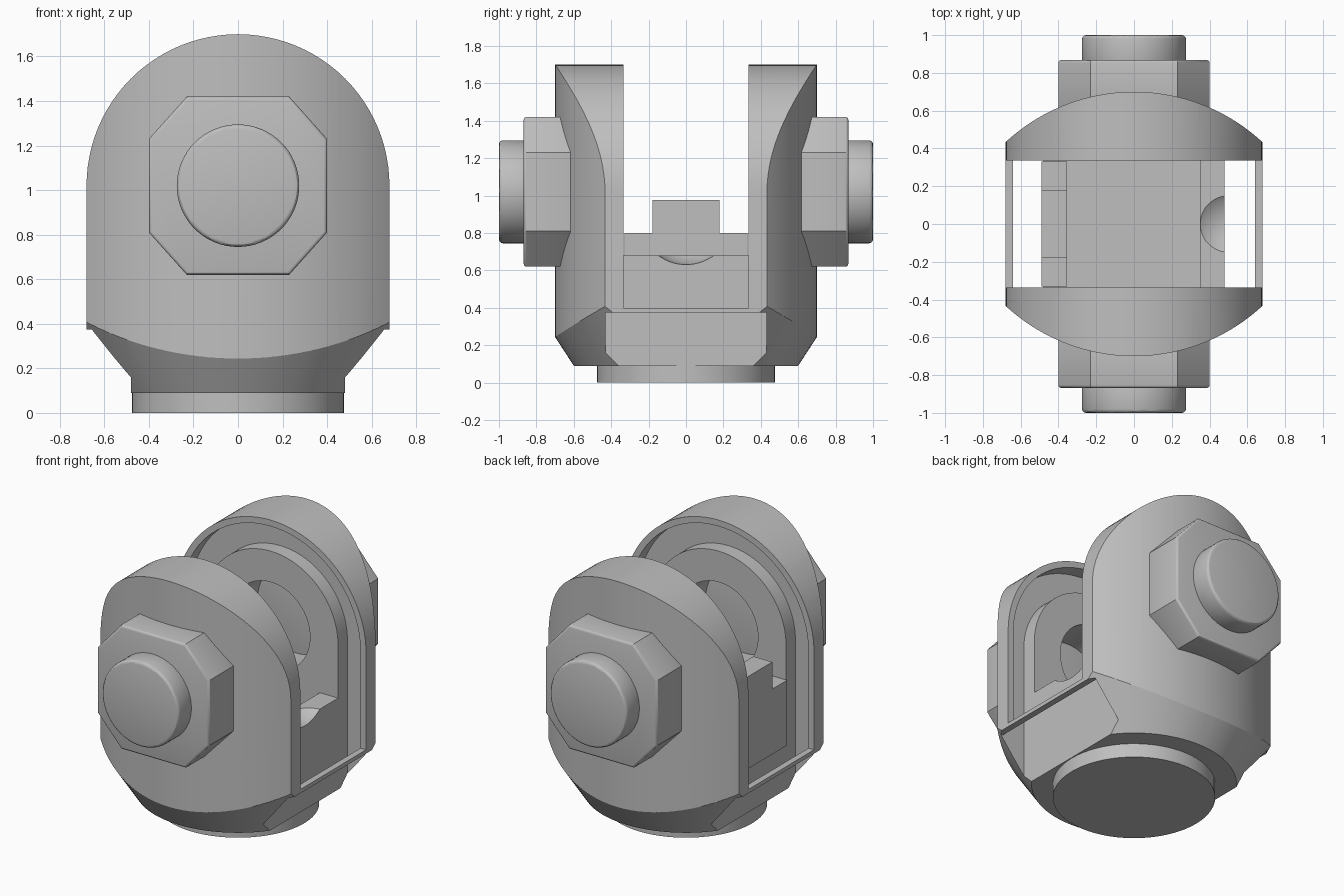
import bpy, bmesh, math
from mathutils import Vector

if "Cube" in bpy.data.objects:
    bpy.data.objects.remove(bpy.data.objects["Cube"], do_unlink=True)

AXIS_Z = 1.02      # height of the hinge axis
SIDE = 0.48        # half width of the base block and inner bosses
SLOT = 0.335       # half width of the gap between the ears

steel = bpy.data.materials.new("plain grey")
steel.use_nodes = True
GREY = (0.52, 0.52, 0.52, 1)
steel.diffuse_color = GREY
steel.node_tree.nodes["Principled BSDF"].inputs["Base Color"].default_value = GREY


def finish(name, bm):
    bmesh.ops.recalc_face_normals(bm, faces=bm.faces)
    me = bpy.data.meshes.new(name)
    bm.to_mesh(me)
    bm.free()
    me.materials.append(steel)
    ob = bpy.data.objects.new(name, me)
    bpy.context.collection.objects.link(ob)
    return ob


def prism(name, pts, axis, a, b):
    """Extrude a 2D outline along one axis from a to b."""
    place = {"x": lambda p, t: (t, p[0], p[1]),
             "y": lambda p, t: (p[0], t, p[1]),
             "z": lambda p, t: (p[0], p[1], t)}[axis]
    bm = bmesh.new()
    face = bm.faces.new([bm.verts.new(place(p, a)) for p in pts])
    ext = bmesh.ops.extrude_face_region(bm, geom=[face])
    shift = Vector(place((0, 0), b - a))
    bmesh.ops.translate(bm, vec=shift,
                        verts=[v for v in ext["geom"] if isinstance(v, bmesh.types.BMVert)])
    return finish(name, bm)


def box(name, x, y, z):
    return prism(name, [(x[0], y[0]), (x[1], y[0]), (x[1], y[1]), (x[0], y[1])], "z", *z)


def arc(cx, cy, r, start, end, n):
    angs = [math.radians(start + (end - start) * i / n) for i in range(n + 1)]
    return [(cx + r * math.cos(t), cy + r * math.sin(t)) for t in angs]


def arch(r, bottom):
    """Round-topped outline standing on the given height."""
    return [(-r, bottom), (r, bottom)] + arc(0, AXIS_Z, r, 0, 180, 48)


def circle(r, cy=0.0, n=64):
    return arc(0, cy, r, 0, 360, n)[:-1]


def select(ob):
    bpy.ops.object.select_all(action="DESELECT")
    bpy.context.view_layer.objects.active = ob
    ob.select_set(True)


def apply(ob, mod):
    select(ob)
    bpy.ops.object.modifier_apply(modifier=mod.name)


def boolean(ob, other, operation):
    mod = ob.modifiers.new(operation, "BOOLEAN")
    mod.operation, mod.solver, mod.object = operation, "EXACT", other
    apply(ob, mod)
    bpy.data.objects.remove(other, do_unlink=True)


def bevel(ob, width):
    mod = ob.modifiers.new("edge", "BEVEL")
    mod.width, mod.segments, mod.limit_method = width, 3, "ANGLE"
    mod.angle_limit = math.radians(50)
    apply(ob, mod)


# Yoke: round-topped block with bowed outer faces and a conical underside
yoke = prism("yoke", arch(0.68, 0.09), "y", -0.9, 0.9)
span = math.degrees(math.asin(0.8))
bow = (arc(0, -0.3, 1.0, 90 - span, 90 + span, 48)
       + arc(0, 0.3, 1.0, 270 - span, 270 + span, 48))
boolean(yoke, prism("bow_cutter", bow, "z", -0.5, 2.5), "INTERSECT")

bm = bmesh.new()
bmesh.ops.create_cone(bm, cap_ends=True, segments=96, radius1=0.5415, radius2=1.8415, depth=2.0)
bmesh.ops.translate(bm, verts=bm.verts, vec=(0, 0, 1.0))
boolean(yoke, finish("cone_cutter", bm), "INTERSECT")

# Gap between the ears
boolean(yoke, box("slot_cutter", (-1, 1), (-SLOT, SLOT), (0.4, 2.5)), "DIFFERENCE")

# Recess around the inner boss of each ear, leaving a thin outer rim
groove = prism("groove_cutter", arch(0.64, -0.2), "y", -0.43, 0.43)
boolean(groove, prism("boss_core", arch(SIDE, -0.5), "y", -0.6, 0.6), "DIFFERENCE")
boolean(yoke, groove, "DIFFERENCE")
for s in (-1, 1):
    xs = sorted((s * SIDE, s * 1.0))
    boolean(yoke, box("side_cutter", xs, (-0.43, 0.43), (-0.2, 0.375)), "DIFFERENCE")

# Blind pin holes on the inner faces
boolean(yoke, prism("hole_cutter", circle(0.28, AXIS_Z), "y", -0.61, 0.61), "DIFFERENCE")

# Low stop wall with a rounded scoop
stop = box("stop_wall", (0.35, SIDE), (-SLOT, SLOT), (0.38, 0.68))
bm = bmesh.new()
bmesh.ops.create_uvsphere(bm, u_segments=48, v_segments=32, radius=0.25)
bmesh.ops.translate(bm, verts=bm.verts, vec=(0.50, 0, 0.88))
boolean(stop, finish("scoop_cutter", bm), "DIFFERENCE")

# Stepped tab on the opposite side
tab = prism("stepped_tab", [(-0.33, 0.38), (0.33, 0.38), (0.33, 0.8), (0.18, 0.8),
                            (0.18, 0.975), (-0.18, 0.975), (-0.18, 0.8), (-0.33, 0.8)],
            "x", -0.49, -0.355)

# Round foot
foot = prism("foot_disc", circle(0.475), "z", 0.0, 0.1)
parts = [yoke, stop, tab, foot]

# Clipped square nuts and round pin ends on both outer faces
nut_outline = [(0.4, 0.21), (0.23, 0.4), (-0.23, 0.4), (-0.4, 0.21),
               (-0.4, -0.21), (-0.23, -0.4), (0.23, -0.4), (0.4, -0.21)]
nut_outline = [(x, z + AXIS_Z) for x, z in nut_outline]
for s, side in ((-1, "front"), (1, "back")):
    nut = prism(side + "_nut", nut_outline, "y", s * 0.60, s * 0.868)
    bevel(nut, 0.015)
    pin = prism(side + "_pin_end", circle(0.275, AXIS_Z), "y", s * 0.84, s * 1.0)
    bevel(pin, 0.02)
    parts += [nut, pin]

for ob in parts:
    ob.data.materials.clear()
    ob.data.materials.append(steel)
    select(ob)
    bpy.ops.object.shade_smooth_by_angle(angle=math.radians(30))
